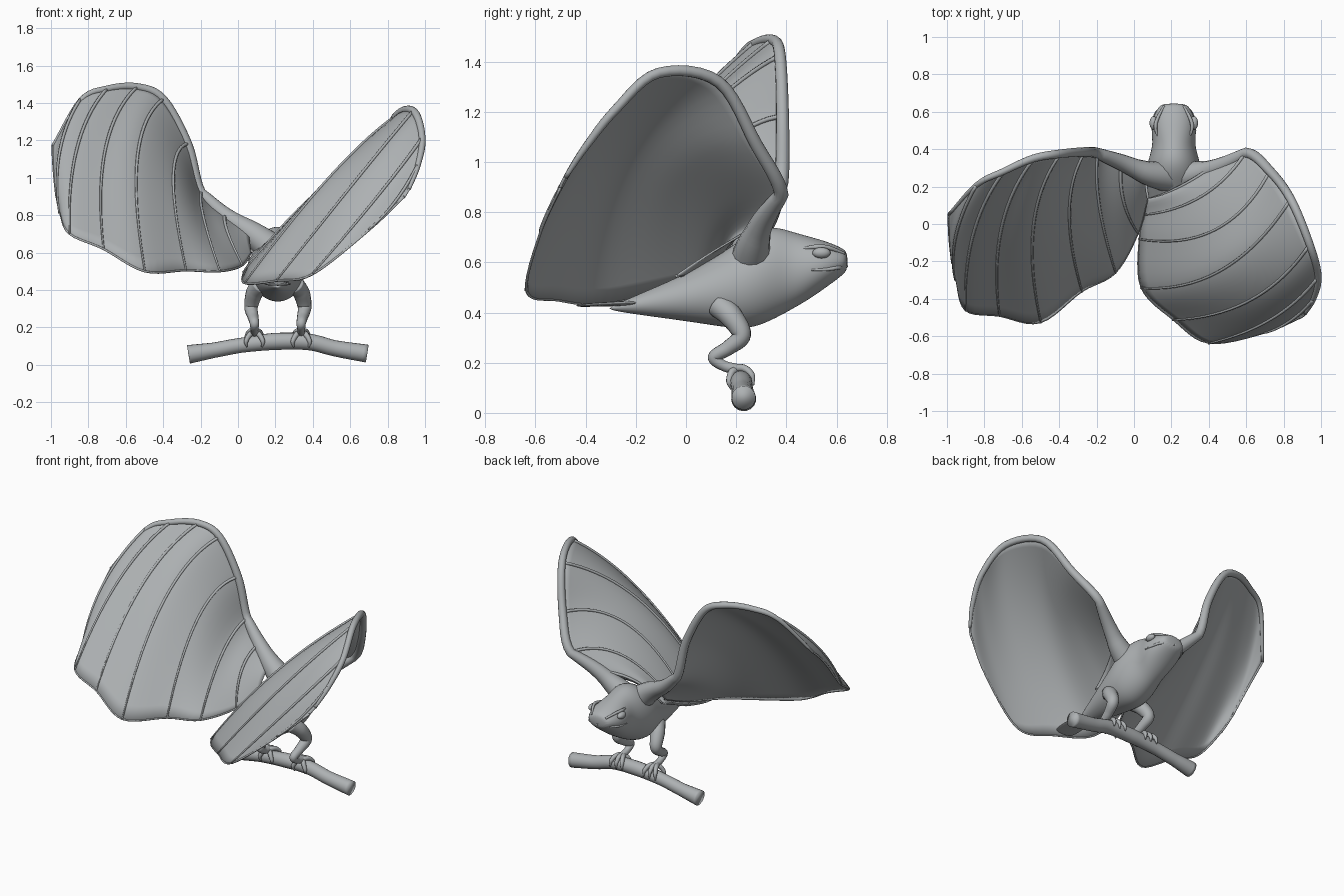
import bpy, bmesh, math
from mathutils import Vector

cube = bpy.data.objects.get("Cube")
if cube:
    bpy.data.objects.remove(cube, do_unlink=True)

grey = bpy.data.materials.new("soft_grey")
grey.use_nodes = True
GREY = (0.42, 0.44, 0.45, 1)
grey.diffuse_color = GREY
for node in grey.node_tree.nodes:
    if node.type == 'BSDF_PRINCIPLED':
        node.inputs["Base Color"].default_value = GREY

CX = 0.213  # body centre line


def spline(pts, t):
    """Point at parameter t (index units) on a smooth curve through pts."""
    n = len(pts)
    i = max(0, min(int(t), n - 2))
    f = t - i
    p1, p2 = Vector(pts[i]), Vector(pts[i + 1])
    p0 = Vector(pts[i - 1]) if i > 0 else 2 * p1 - p2
    p3 = Vector(pts[i + 2]) if i + 2 < n else 2 * p2 - p1
    return 0.5 * (2 * p1 + (p2 - p0) * f + (2 * p0 - 5 * p1 + 4 * p2 - p3) * f * f
                  + (3 * p1 - p0 - 3 * p2 + p3) * f ** 3)


def resample(pts, steps=8):
    count = (len(pts) - 1) * steps
    return [spline(pts, k / steps) for k in range(count + 1)]


def finish(name, bm, levels=0):
    bmesh.ops.recalc_face_normals(bm, faces=bm.faces)
    mesh = bpy.data.meshes.new(name)
    bm.to_mesh(mesh)
    bm.free()
    obj = bpy.data.objects.new(name, mesh)
    bpy.context.collection.objects.link(obj)
    mesh.materials.append(grey)
    mesh.shade_smooth()
    if levels:
        mod = obj.modifiers.new("smooth", 'SUBSURF')
        mod.levels = mod.render_levels = levels
    return obj


def loft(name, rings, levels=0):
    """Skin a list of closed rings and cap both ends."""
    bm = bmesh.new()
    loops = [[bm.verts.new(p) for p in ring] for ring in rings]
    n = len(loops[0])
    for a, b in zip(loops, loops[1:]):
        for k in range(n):
            bm.faces.new((a[k], a[(k + 1) % n], b[(k + 1) % n], b[k]))
    bm.faces.new(loops[0])
    bm.faces.new(loops[-1])
    return finish(name, bm, levels)


def oval_loft(name, stations):
    """Loft of upright ovals given as y, bottom z, top z, half width."""
    angles = [2 * math.pi * k / 20 for k in range(20)]
    loft(name, [[Vector((CX + half * math.cos(a), y, (low + high) / 2 + (high - low) / 2 * math.sin(a)))
                 for a in angles] for y, low, high, half in stations], 2)


def tube(name, pts, radii, sides=10, steps=8):
    """Tapered round tube along a smooth path; radii are spread evenly along it."""
    path = resample(pts, steps)
    rings, normal = [], None
    for k, p in enumerate(path):
        tangent = (path[min(k + 1, len(path) - 1)] - path[max(k - 1, 0)]).normalized()
        if normal is None:
            normal = tangent.orthogonal()
        normal = (normal - tangent * normal.dot(tangent)).normalized()
        side = tangent.cross(normal)
        u = k / (len(path) - 1) * (len(radii) - 1)
        i = min(int(u), len(radii) - 2)
        r = radii[i] + (radii[i + 1] - radii[i]) * (u - i)
        angles = [2 * math.pi * s / sides for s in range(sides)]
        rings.append([p + r * (math.cos(a) * normal + math.sin(a) * side) for a in angles])
    return loft(name, rings)


def ball(name, loc, size):
    bm = bmesh.new()
    bmesh.ops.create_uvsphere(bm, u_segments=20, v_segments=12, radius=1)
    bmesh.ops.scale(bm, vec=size, verts=bm.verts)
    bmesh.ops.translate(bm, vec=loc, verts=bm.verts)
    return finish(name, bm)


def wing(name, upper, ribs, arm):
    """Membrane lofted through ribs (lead, middle, trailing points), veins on its upper side."""
    columns = [resample(c, 6) for c in zip(*ribs)]
    rows = []
    for lead, mid, trail in zip(*columns):
        row = []
        for k in range(21):
            v = k / 20
            row.append(lead * (1 - v) * (1 - 2 * v) + mid * 4 * v * (1 - v) + trail * v * (2 * v - 1))
        rows.append(row)
    bm = bmesh.new()
    grid = [[bm.verts.new(p) for p in row] for row in rows]
    for a, b in zip(grid, grid[1:]):
        for k in range(20):
            bm.faces.new((a[k], a[k + 1], b[k + 1], b[k]))
    skin = finish(name + "_membrane", bm)
    solid = skin.modifiers.new("thickness", 'SOLIDIFY')
    solid.thickness = 0.008
    solid.offset = 0
    # veins, raised off the upper side
    for i in range(1, len(ribs) - 1):
        j, vein = i * 6, []
        for k in range(21):
            along = rows[j][min(k + 1, 20)] - rows[j][max(k - 1, 0)]
            normal = (rows[j + 1][k] - rows[j - 1][k]).cross(along).normalized()
            vein.append(rows[j][k] + normal * upper * 0.006)
        tube(f"{name}_vein_{i}", vein, [.010, .008, .005], 6, 1)
    # rims on the open edges
    tube(name + "_trailing_rim", [r[-1] for r in rows], [.006, .006], 6, 1)
    tube(name + "_tip_rim", rows[-1], [.007, .007], 6, 1)
    # arm running on into the leading finger from the third rib
    path = resample(arm, 6)[:-1] + [r[0] for r in rows[12:]]
    tube(name + "_arm", path, [.095, .052, .029, .024, .021, .017, .009], 14, 1)


wing("right_wing", 1, [
    ((.06, .27, .72), (.06, .20, .67), (.07, .13, .60)),
    ((-.07, .34, .80), (-.06, .13, .71), (.02, -.05, .53)),
    ((-.20, .38, .92), (-.19, .10, .79), (-.10, -.26, .50)),
    ((-.27, .385, 1.18), (-.35, .07, 1.0), (-.28, -.36, .505)),
    ((-.40, .375, 1.42), (-.54, -.01, 1.11), (-.50, -.525, .50)),
    ((-.54, .35, 1.485), (-.71, -.02, 1.15), (-.72, -.49, .62)),
    ((-.70, .28, 1.475), (-.86, -.05, 1.16), (-.90, -.46, .70)),
    ((-.84, .21, 1.415), (-.95, -.06, 1.14), (-.95, -.30, .81)),
    ((-.99, .05, 1.17), (-.985, -.08, 1.05), (-.97, -.21, .90)),
], [(.23, .25, .58), (.08, .27, .70), (-.07, .33, .80), (-.20, .38, .92)])

wing("left_wing", -1, [
    ((.39, .28, .74), (.31, .12, .65), (.28, -.04, .545)),
    ((.42, .30, .76), (.24, .19, .70), (.08, .13, .57)),
    ((.60, .38, .87), (.37, .15, .82), (.06, .05, .54)),
    ((.73, .28, 1.07), (.44, -.03, .93), (.03, -.08, .49)),
    ((.84, .13, 1.32), (.48, -.24, .985), (.04, -.34, .435)),
    ((.94, -.11, 1.355), (.63, -.40, .98), (.21, -.51, .45)),
    ((.985, -.28, 1.21), (.74, -.50, .89), (.40, -.635, .485)),
    ((.96, -.40, 1.06), (.84, -.51, .87), (.70, -.58, .72)),
    ((.915, -.48, .94), (.905, -.49, .925), (.89, -.50, .90)),
], [(.19, .25, .56), (.34, .27, .67), (.46, .31, .77), (.60, .38, .87)])

oval_loft("body_and_head", [
    (-.31, .41, .42, .015), (-.15, .385, .49, .06), (0, .365, .555, .105),
    (.15, .34, .64, .14), (.25, .33, .72, .155), (.34, .365, .75, .14),
    (.42, .41, .725, .112), (.49, .45, .705, .122), (.56, .50, .685, .118),
    (.62, .545, .66, .088), (.645, .57, .64, .062)])
oval_loft("tail_flap", [(-.44, .422, .434, .06), (-.38, .423, .438, .075),
                        (-.28, .425, .445, .07), (-.16, .43, .45, .04)])

for side, s in (("left", 1), ("right", -1)):
    # face
    ball(side + "_eye", (CX + s * .108, .54, .638), (.022, .036, .022))
    tube(side + "_brow", [(CX + s * .085, .46, .655), (CX + s * .098, .52, .662),
                          (CX + s * .085, .57, .658), (CX + s * .052, .632, .635)], [.004, .010, .009, .006])
    tube(side + "_lip", [(CX + s * .116, .50, .57), (CX + s * .108, .56, .572),
                         (CX + s * .078, .612, .58), (CX, .638, .585)], [.004, .008, .008])
    # leg
    x = CX + s * .125
    tube(side + "_leg", [(CX + s * .09, .13, .43), (x, .18, .385), (x + s * .018, .222, .31),
                         (x + s * .008, .17, .26), (x, .112, .222), (x, .15, .188), (x, .21, .172)],
         [.05, .046, .037, .030, .025, .021, .022], 14)
    # toes gripping the perch
    for k in (-1, 0, 1):
        tube(f"{side}_front_toe_{k + 2}", [(x, .18, .176), (x + k * .025, .23, .178),
             (x + k * .04, .262, .150), (x + k * .045, .268, .11)], [.016, .015, .013, .004])
    for k in (-1, 1):
        tube(f"{side}_hind_toe_{k + 2}", [(x, .21, .174), (x + k * .025, .183, .162),
             (x + k * .045, .172, .125), (x + k * .04, .18, .095)], [.015, .015, .012, .004])

# perch
tube("branch", [(-.265, .23, .056), (-.13, .23, .078), (.02, .225, .105), (.2, .22, .125),
                (.38, .22, .122), (.52, .225, .088), (.69, .23, .06)],
     [.05, .041, .04, .046, .044, .043, .048], 18)
